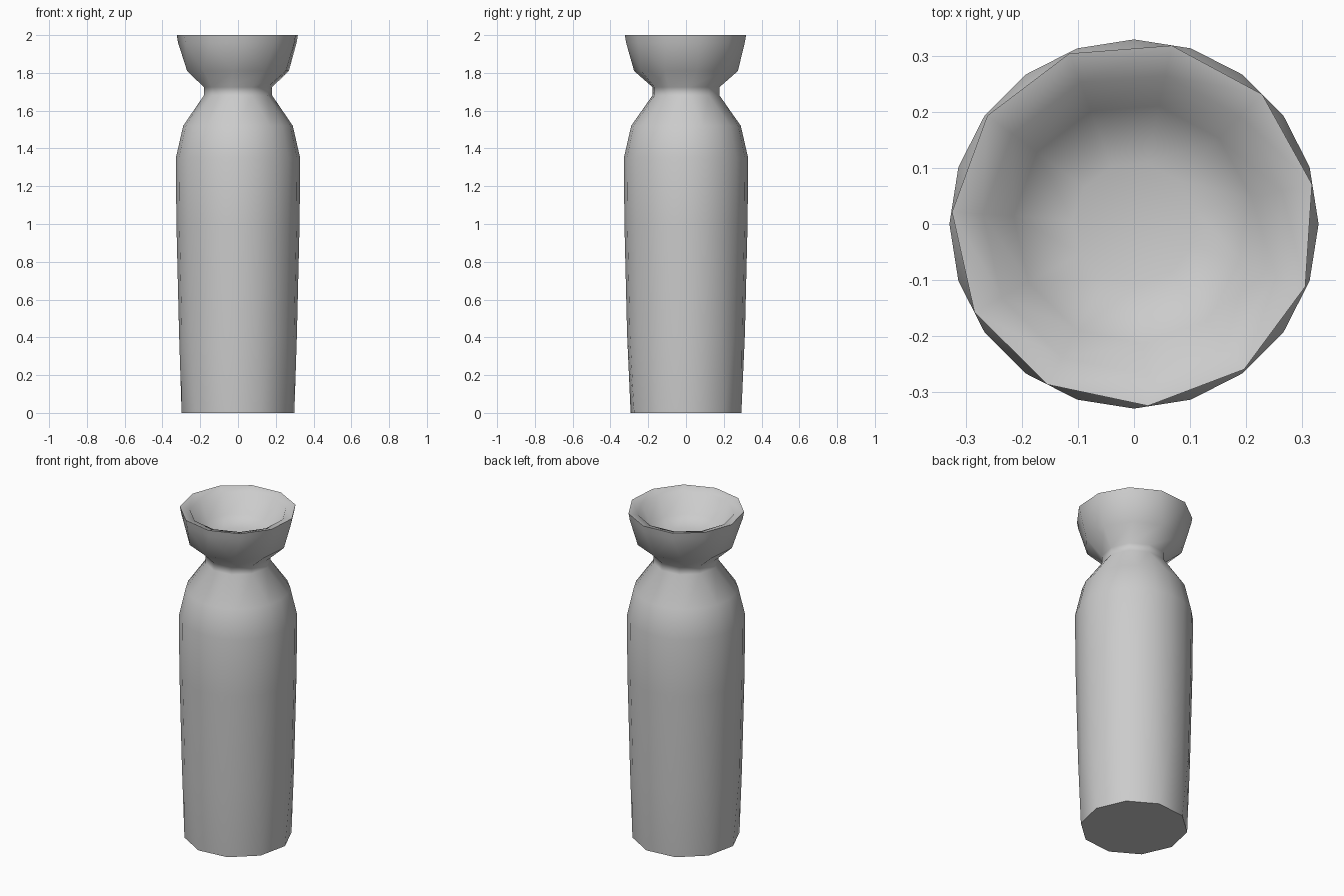
import bpy, bmesh
from math import sin, cos, pi

if "Cube" in bpy.data.objects:
    bpy.data.objects.remove(bpy.data.objects["Cube"])

# rings from base centre, up the outside, over the rim and into the bowl: sides, radius, height, turn
RINGS = [
    (10, 0.300, 0.00, 0.1),
    (20, 0.312, 0.42, 0.0),
    (20, 0.326, 1.00, 0.0),
    (20, 0.329, 1.35, 0.0),
    (20, 0.290, 1.52, 0.0),
    (10, 0.182, 1.68, 0.1),
    (10, 0.182, 1.725, 0.1),
    (10, 0.276, 1.81, 0.22),
    (11, 0.318, 1.96, 0.22),
    (11, 0.325, 2.00, 0.22),
    (11, 0.270, 1.985, 0.22),
    (11, 0.215, 1.87, 0.22),
    (11, 0.110, 1.835, 0.22),
]

bm = bmesh.new()


def ring(n, r, z, turn):
    vs = [bm.verts.new((r * cos(turn + 2 * pi * i / n), r * sin(turn + 2 * pi * i / n), z))
          for i in range(n)]
    return vs, [bm.edges.new((vs[i], vs[(i + 1) % n])) for i in range(n)]


# vase skin: bridge neighbouring rings, which may differ in side count
loops = [ring(*spec) for spec in RINGS]
for (_, low), (_, high) in zip(loops, loops[1:]):
    bmesh.ops.bridge_loops(bm, edges=low + high)

# closed base and bowl floor
bm.faces.new(loops[0][0])
bm.faces.new(loops[-1][0])
bmesh.ops.recalc_face_normals(bm, faces=bm.faces[:])

mesh = bpy.data.meshes.new("vase")
bm.to_mesh(mesh)
bm.free()
vase = bpy.data.objects.new("vase", mesh)
bpy.context.collection.objects.link(vase)

# smooth shading, sharp only at the base edge
bpy.context.view_layer.objects.active = vase
vase.select_set(True)
bpy.ops.object.shade_smooth_by_angle(angle=1.45)
